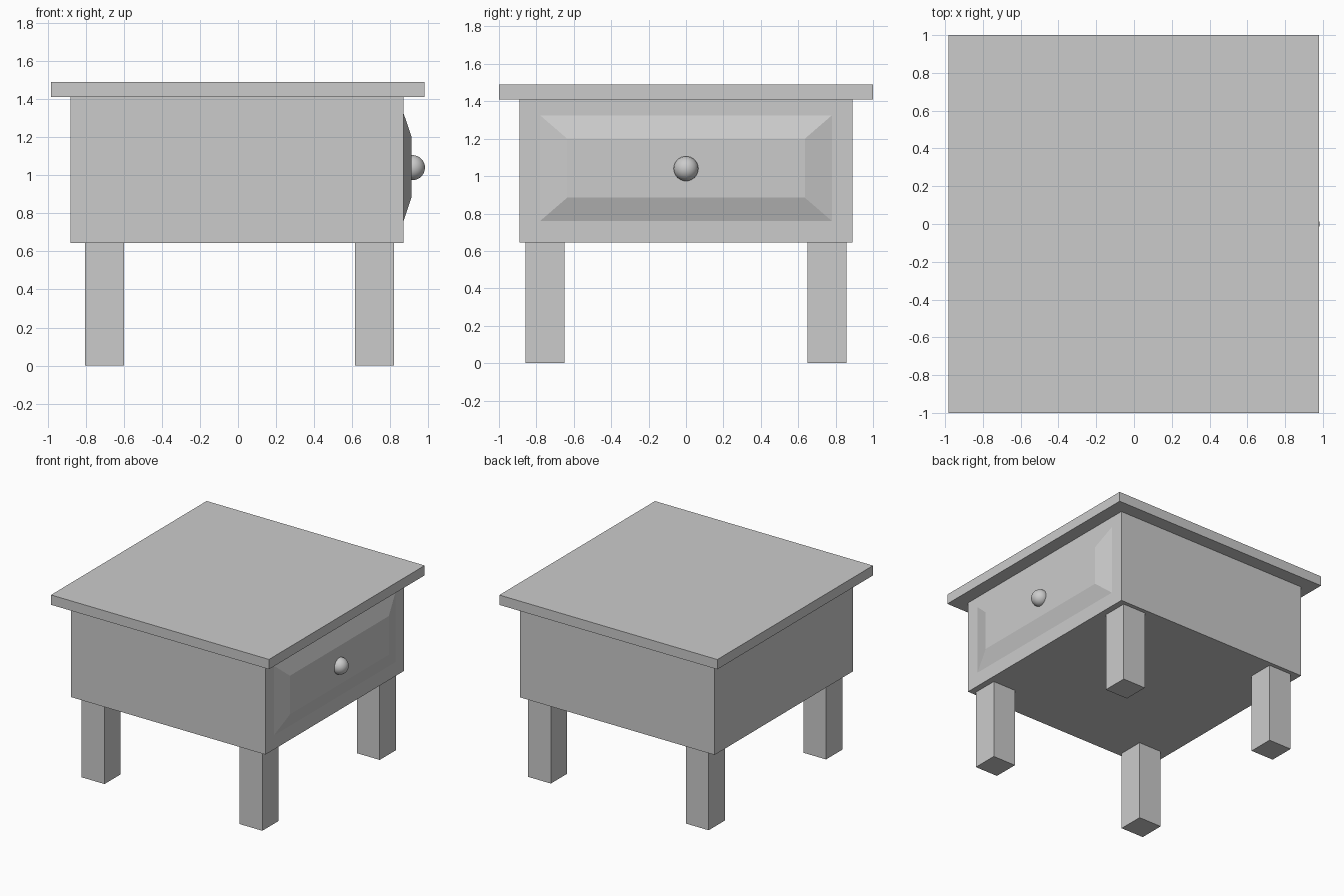
import bpy, bmesh

if "Cube" in bpy.data.objects:
    bpy.data.objects.remove(bpy.data.objects["Cube"])


def add_mesh(name, bm):
    bmesh.ops.recalc_face_normals(bm, faces=bm.faces)
    mesh = bpy.data.meshes.new(name)
    bm.to_mesh(mesh)
    bm.free()
    ob = bpy.data.objects.new(name, mesh)
    bpy.context.collection.objects.link(ob)
    return ob


def box(name, lo, hi):
    bm = bmesh.new()
    bmesh.ops.create_cube(bm, size=1)
    for v in bm.verts:
        v.co = [h if c > 0 else l for c, l, h in zip(v.co, lo, hi)]
    return add_mesh(name, bm)


# Table top and drawer case
box("table_top", (-0.982, -1, 1.41), (0.979, 1, 1.49))
box("case", (-0.88, -0.89, 0.645), (0.87, 0.89, 1.41))

# Four square legs
for end, x0, x1 in (("back", -0.805, -0.6), ("drawer", 0.615, 0.82)):
    for side, y0, y1 in (("left", -0.858, -0.65), ("right", 0.65, 0.858)):
        box(f"{end}_{side}_leg", (x0, y0, 0), (x1, y1, 0.645))

# Raised drawer panel: a box whose outer face is narrowed to make sloping borders
panel = box("drawer_panel", (0.87, -0.78, 0.76), (0.912, 0.78, 1.325))
for v in panel.data.vertices:
    if v.co.x > 0.9:
        v.co.y = 0.635 if v.co.y > 0 else -0.635
        v.co.z = 1.2 if v.co.z > 1 else 0.885

# Round drawer knob, partly sunk into the panel
bpy.ops.mesh.primitive_uv_sphere_add(segments=32, ring_count=16, radius=0.066,
                                     location=(0.916, 0, 1.04))
bpy.context.object.name = "drawer_knob"
bpy.ops.object.shade_smooth()
